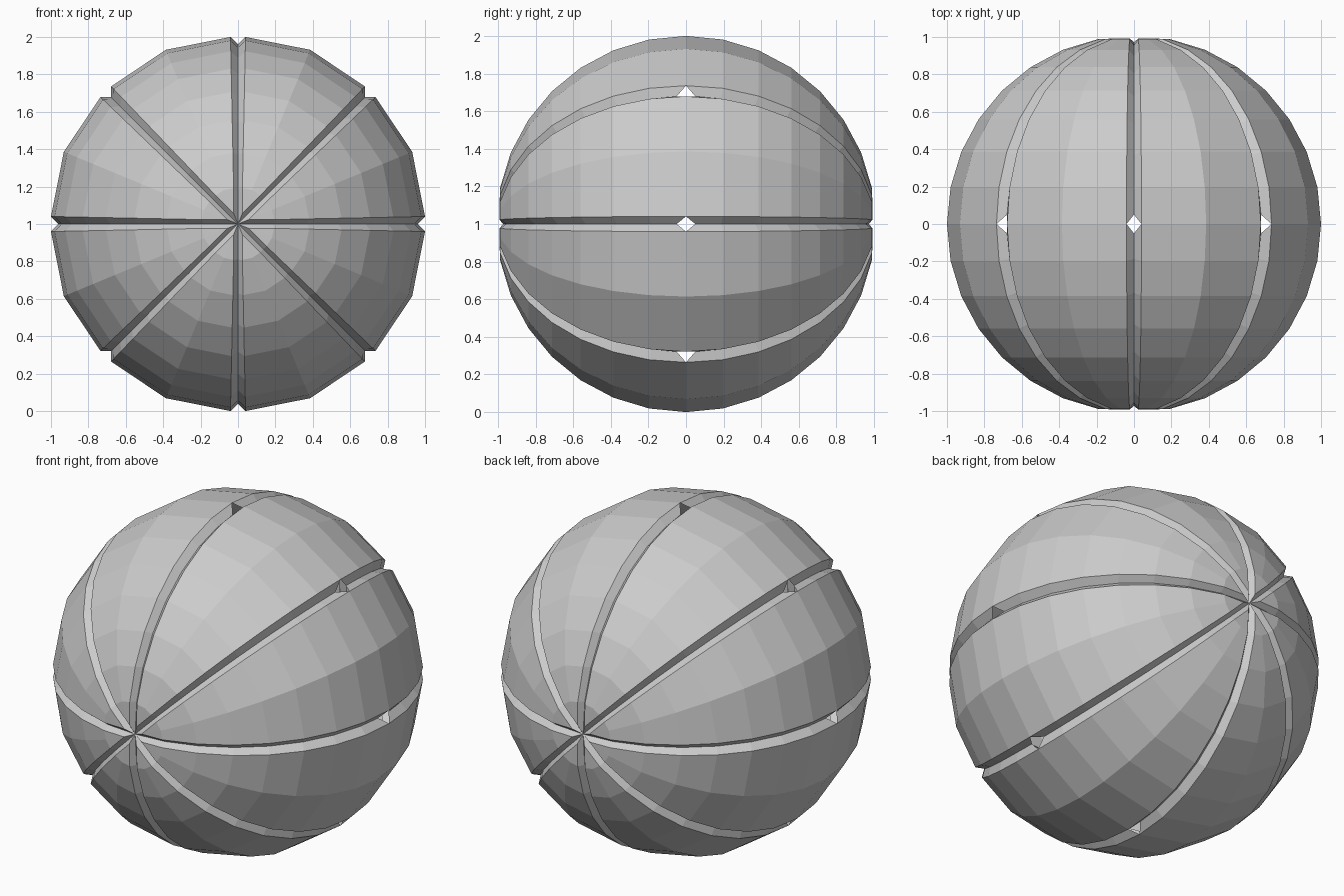
import bpy, bmesh
from math import sin, cos, pi
from mathutils import Vector

if "Cube" in bpy.data.objects:
    bpy.data.objects.remove(bpy.data.objects["Cube"])

R = 1.008        # radius before the groove corners are cut off
RINGS = 16       # rings from pole to pole (poles on the y axis)
SECTORS = 8      # panels, each two facets wide
CENTRE = Vector((0, 0, 1))


def pt(ring, phi, radius=R):
    t = pi * ring / RINGS
    return Vector((radius * sin(t) * cos(phi), -radius * cos(t), radius * sin(t) * sin(phi)))


bm = bmesh.new()


def face(*pts):
    bm.faces.new([bm.verts.new(p + CENTRE) for p in pts])


step = 2 * pi / SECTORS
for k in range(SECTORS):
    mid_phi = (k + 0.5) * step
    for side in (0, 1):
        edge_phi = (k + side) * step
        mid, rim, bottom = [], [], []
        for i in range(1, RINGS):
            m, e = pt(i, mid_phi), pt(i, edge_phi)
            width = 0.02 + 0.021 * sin(pi * i / RINGS)
            mid.append(m)
            rim.append(e + (m - e).normalized() * width)
            bottom.append(pt(i, edge_phi, R - 0.030 - 0.018 * sin(pi * i / RINGS)))

        # panel facets and sloping groove wall
        n = len(mid)
        eq = n // 2
        for i in range(n - 1):
            face(mid[i], rim[i], rim[i + 1], mid[i + 1])
            a, b = bottom[i].copy(), bottom[i + 1].copy()
            # small triangular opening in the wall at the equator
            if i + 1 == eq:
                b.y = -0.05
            if i == eq:
                a.y = 0.05
            face(rim[i], a, b, rim[i + 1])

        # pointed panel tips and groove ends at both poles
        for j, s in ((0, -1), (n - 1, 1)):
            tip = Vector((0.062 * cos(mid_phi), s * 0.993, 0.062 * sin(mid_phi)))
            pole = Vector((0, s * 0.972, 0))
            face(tip, rim[j], mid[j])
            face(tip, pole, bottom[j], rim[j])

bmesh.ops.remove_doubles(bm, verts=bm.verts, dist=0.0005)
bmesh.ops.recalc_face_normals(bm, faces=bm.faces)
mesh = bpy.data.meshes.new("grooved_ball")
bm.to_mesh(mesh)
bm.free()
ball = bpy.data.objects.new("grooved_ball", mesh)
bpy.context.collection.objects.link(ball)
